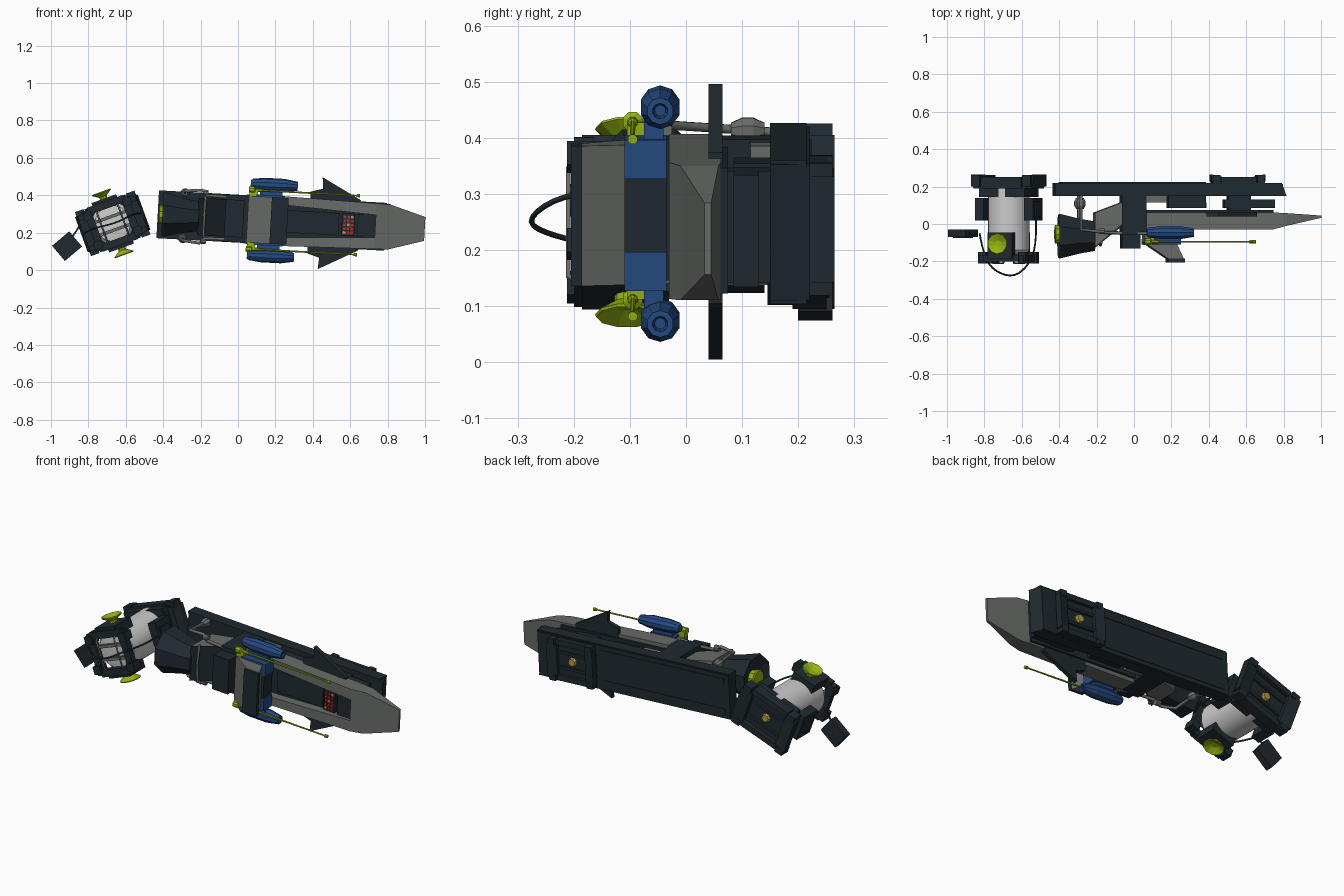
import bpy, bmesh, math
from mathutils import Matrix, Vector

if "Cube" in bpy.data.objects:
    bpy.data.objects.remove(bpy.data.objects["Cube"])

def mat(name, r, g, b):
    m = bpy.data.materials.new(name)
    m.diffuse_color = (r, g, b, 1)
    m.use_nodes = True
    m.node_tree.nodes["Principled BSDF"].inputs["Base Color"].default_value = m.diffuse_color
    return m

DARK = mat("dark_slate", .014, .023, .030)
GREY = mat("warm_grey", .14, .15, .14)
BLUE = mat("blue", .018, .07, .22)
LIME = mat("lime", .30, .45, .005)
RED = mat("red", .45, .03, .02)
GOLD = mat("gold", .5, .33, .05)

# two tilted assemblies: hull and hinged tank module
HULL = Matrix.Translation((0, 0, .275)) @ Matrix.Rotation(math.radians(3.15), 4, 'Y')
TANK = Matrix.Translation((-.67, 0, .25)) @ Matrix.Rotation(math.radians(-20), 4, 'Y')
F = HULL

def finish(name, bm, m, smooth=False):
    bmesh.ops.recalc_face_normals(bm, faces=bm.faces)
    me = bpy.data.meshes.new(name)
    bm.to_mesh(me)
    bm.free()
    if m:
        me.materials.append(m)
    ob = bpy.data.objects.new(name, me)
    bpy.context.collection.objects.link(ob)
    ob.matrix_world = F
    if smooth:
        bpy.context.view_layer.objects.active = ob
        ob.select_set(True)
        bpy.ops.object.shade_smooth_by_angle(angle=math.radians(35))
        ob.select_set(False)
    return ob

def loft(name, rings, m, smooth=False):
    """Skin a list of equal-length point rings and cap both ends."""
    bm = bmesh.new()
    vs = [[bm.verts.new(p) for p in r] for r in rings]
    n = len(vs[0])
    for a, b in zip(vs, vs[1:]):
        for i in range(n):
            bm.faces.new((a[i], a[(i + 1) % n], b[(i + 1) % n], b[i]))
    bm.faces.new(vs[0])
    bm.faces.new(vs[-1])
    return finish(name, bm, m, smooth)

def prism_z(name, pts, z0, z1, m):
    return loft(name, [[(x, y, z) for x, y in pts] for z in (z0, z1)], m)

def prism_y(name, pts, y0, y1, m):
    return loft(name, [[(x, y, z) for x, z in pts] for y in (y0, y1)], m)

def box(name, x0, x1, y0, y1, z0, z1, m):
    return prism_z(name, [(x0, y0), (x1, y0), (x1, y1), (x0, y1)], z0, z1, m)

def lathe(name, c, axis, prof, n, m, smooth=False):
    """Profile is (distance along axis, radius) around centre c."""
    rings = []
    for d, r in prof:
        ring = []
        for i in range(n):
            a = 2 * math.pi * (i + .5) / n
            u, v = r * math.cos(a), r * math.sin(a)
            off = {'X': (d, u, v), 'Y': (u, d, v), 'Z': (u, v, d)}[axis]
            ring.append(Vector(c) + Vector(off))
        rings.append(ring)
    return loft(name, rings, m, smooth)

def pipe(name, pts, r, m, smooth=False):
    cu = bpy.data.curves.new(name, 'CURVE')
    cu.dimensions = '3D'
    cu.bevel_depth, cu.bevel_resolution, cu.use_fill_caps = r, 1, True
    cu.resolution_u = 4
    sp = cu.splines.new('NURBS' if smooth else 'POLY')
    sp.points.add(len(pts) - 1)
    for p, q in zip(sp.points, pts):
        p.co = (*q, 1)
    if smooth:
        sp.use_endpoint_u = True
        sp.order_u = 3
    cu.materials.append(m)
    ob = bpy.data.objects.new(name, cu)
    bpy.context.collection.objects.link(ob)
    ob.matrix_world = F

def dock(name, cx, a, b, y0, y1):
    """Docking frame: chamfered bars, inner panel, corner clamps, ribs and hub."""
    ym = (y0 + y1) / 2
    box(name + "_panel", cx - a * .8, cx + a * .8, y0, ym, -b * .85, b * .85, DARK)
    for s in (-1, 1):
        x0, x1 = cx + s * a * .62, cx + s * a
        prism_z(name + "_end_bar", [(x0, y0), (x1 - s * .015, y0), (x1, ym), (x1, y1), (x0, y1 - .012)],
                -b * .8, b * .8, DARK)
        box(name + "_side_bar", cx - a * .65, cx + a * .65, y0, y1 - .015, s * b * .72, s * b * .98, DARK)
        box(name + "_rib", cx - a * .6, cx + a * .6, ym, ym + .012, s * b * .3, s * b * .42, DARK)
        for t in (-1, 1):
            box(name + "_clamp", cx + t * a * .68, cx + t * a * .95, y0 + .01, y1 - .004,
                s * b * .72, s * b, DARK)
    lathe(name + "_hub", (cx, ym, 0), 'Y', [(0, .025), (.015, .02)], 8, GOLD)

# back beam and its panels
prism_z("back_beam", [(-.43, .155), (-.43, .22), (.785, .22), (.81, .15)], -.122, .122, DARK)
for s in (-1, 1):
    box("beam_side_rail", -.43, .79, .15, .215, s * .118, s * .128, DARK)
    box("beam_back_strip", -.4, .38, .22, .224, s * .07, s * .1, DARK)
dock("fore_dock", .555, .145, .118, .2, .265)
box("dock_mount", .5, .62, .07, .2, -.1, .1, DARK)
box("dock_crossbeam", .48, .75, .085, .13, -.1, .1, DARK)
box("mid_block", .18, .38, .085, .15, -.1, .1, DARK)
box("mid_blue_panel", .26, .385, .085, .116, -.062, .062, BLUE)
box("mid_rib", .05, .17, .115, .15, -.12, .12, GREY)

# main nozzle with lime rim disc
lathe("main_nozzle", (-.31, -.065, 0), 'X',
      [(-.075, .085), (-.095, .124), (-.085, .128), (.02, .1), (.1, .085)], 8, DARK)
lathe("nozzle_core", (-.4, -.055, 0), 'X', [(-.025, .045), (-.02, .052), (.03, .04)], 10, LIME)

# engine housing and middle bulkhead
prism_z("engine_housing", [(-.215, .06), (-.07, .115), (-.07, 0), (-.215, -.12)], -.1, .1, GREY)
prism_z("housing_cover", [(-.215, -.12), (-.07, 0), (-.07, -.012), (-.215, -.128)], -.1, .1, DARK)
box("bulkhead", -.07, .06, -.06, .15, -.126, .126, DARK)
box("bulkhead_front", -.07, .03, -.13, -.06, -.1, .1, DARK)
for s in (-1, 1):
    pipe("fuel_pipe", [(-.29, .15, s * .12), (-.29, -.03, s * .132), (-.2, -.04, s * .142),
                       (-.17, -.045, s * .115), (-.03, -.05, s * .112), (.06, -.05, s * .125)], .009, GREY)
    lathe("pipe_joint", (-.29, .1, s * .122), 'Y', [(-.02, .015), (0, .025), (.02, .025), (.04, .015)], 8, GREY)
    lathe("pipe_collar", (-.18, -.04, s * .13), 'X', [(-.015, .016), (.015, .016)], 8, GREY)
pipe("cross_pipe", [(-.18, -.1, -.11), (-.18, -.115, 0), (-.18, -.1, .11)], .007, GREY)

# raised front hood
prism_z("front_hood", [(.05, -.035), (.05, -.1), (.175, -.185), (.26, -.185), (.225, -.11), (.225, -.035)],
        -.125, .125, GREY)
box("hood_cap", .175, .265, -.205, -.185, -.125, .125, DARK)
box("hood_core", .2, .24, -.11, -.035, -.065, .065, DARK)

# nose: two tapering rails, recessed deck, wedge tip
for s in (-1, 1):
    prism_y("nose_rail", [(.06, s * .135), (.25, s * .133), (.735, s * .122), (.735, s * .06),
                          (.25, s * .086), (.06, s * .086)], -.03, .062, GREY)
    prism_y("swept_fin", [(.38, s * .1), (.38, s * .165), (.445, s * .185), (.44, s * .246),
                          (.65, s * .135), (.65, s * .1)], .04, .065, DARK)
box("nose_deck", .06, .74, .02, .075, -.112, .112, DARK)
tip = [(.735, -.03, .062, .122), (.81, -.01, .058, .12), (1.0, .033, .045, .064)]
loft("nose_tip", [[(x, a, -h), (x, b, -h), (x, b, h), (x, a, h)] for x, a, b, h in tip], GREY)
box("deck_step", .64, .735, -.012, .02, -.062, .062, DARK)
box("deck_seat", .25, .54, .0, .02, -.06, .06, DARK)
# control cluster
box("control_panel", .555, .625, -.012, .02, -.06, .06, DARK)
for i in range(3):
    for j in range(5):
        box("control_button", .563 + i * .02, .577 + i * .02, -.018, -.012,
            -.05 + j * .021, -.036 + j * .021, GOLD if (i + j * 2) % 5 == 0 else RED)

# blue pods, pylons and lime rod guns on both sides
for s in (-1, 1):
    box("pod_pylon", .09, .245, -.11, -.035, s * .065, s * .135, BLUE)
    box("pod_bracket", .11, .23, -.075, -.04, s * .13, s * .165, BLUE)
    lathe("blue_pod", (.18, -.046, s * .19), 'X',
          [(-.122, .02), (-.11, .028), (-.05, .036), (.06, .036), (.13, .024), (.13, .014), (.11, .01)],
          10, BLUE)
    lathe("rod_gun", (.05, -.095, s * .158), 'X',
          [(0, .017), (.03, .019), (.035, .01), (.07, .009), (.075, .0055), (.575, .004),
           (.578, .009), (.595, .009)], 8, LIME)
    box("gun_mount", .055, .1, -.105, -.075, s * .12, s * .158, LIME)

# hinged tank module
F = TANK
lathe("tank", (0, 0, 0), 'Y', [(-.165, .06), (-.16, .095), (-.14, .112), (.2, .112)], 24, None, True)
dock("aft_dock", 0, .178, .125, .19, .265)
box("tank_base", -.13, .13, .145, .195, -.11, .11, DARK)
for s in (-1, 1):
    box("side_block", s * .115, s * .165, .02, .14, -.075, .075, DARK)
    box("side_block_rib", s * .16, s * .172, .04, .12, -.04, .04, DARK)
    box("front_side_bar", s * .085, s * .125, -.2, -.165, -.115, .115, DARK)
    box("front_cross_bar", -.1, .1, -.2, -.165, s * .085, s * .125, DARK)
    pipe("front_handrail", [(s * .06, -.18, -.1), (s * .06, -.21, -.08), (s * .06, -.21, .08),
                            (s * .06, -.18, .1)], .005, GREY)
    box("front_inner_bar", -.1, .1, -.185, -.168, s * .028, s * .045, GREY)
    for t in (-1, 1):
        box("front_corner_block", t * .09, t * .135, -.212, -.15, s * .06, s * .105, DARK)
    # side thruster dishes
    box("dish_base", -.07, .07, -.185, -.045, s * .09, s * .14, DARK)
    lathe("thruster_dish", (0, -.105, s * .14), 'Z',
          [(0, .022), (s * .012, .022), (s * .035, .057), (s * .04, .055), (s * .022, .018)], 10, LIME)
pipe("hose", [(-.165, -.05, 0), (-.15, -.13, .005), (-.1, -.24, .01), (.02, -.29, -.005),
              (.12, -.22, .01), (.16, -.1, 0), (.155, .03, 0)], .005, DARK, True)

# loose control box at the end of the hose
F = Matrix.Translation((-.914, 0, .128)) @ Matrix.Rotation(math.radians(-40), 4, 'Y')
box("remote_box", -.06, .06, -.07, -.03, -.053, .053, DARK)
box("remote_face", -.04, .04, -.076, -.07, -.035, .035, DARK)
pipe("remote_hose", [(.05, -.05, .02), (.09, -.06, .03), (.13, -.05, .045)], .005, DARK)
